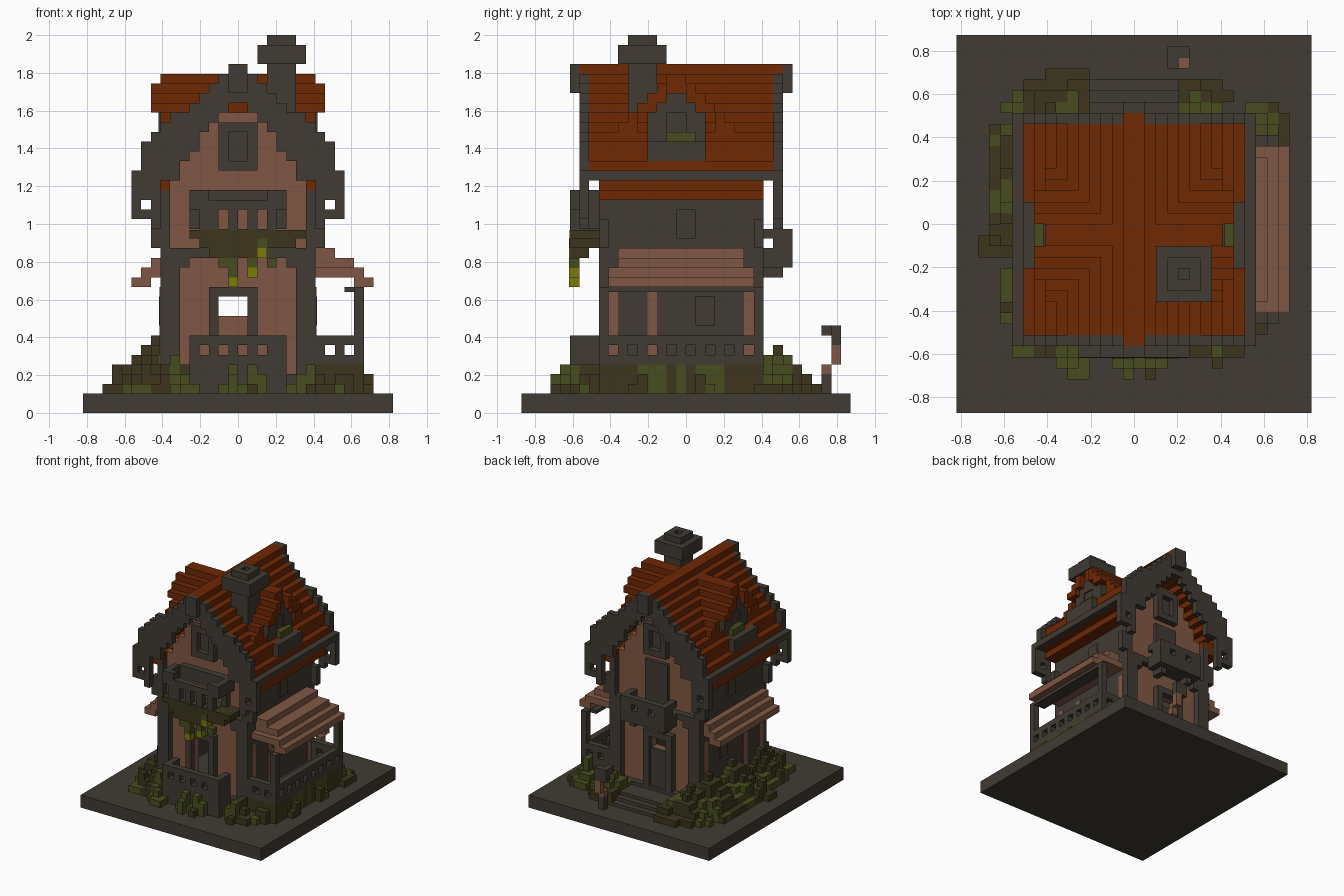
import bpy
import bmesh
import math
import random

random.seed(4)
UNIT = 2 / 39          # edge of one building block
GROUND, FLOOR, BEAM, EAVE = 2, 5, 16, 24
FRONT, BACK = -9, 8    # outer wall planes
SIDE, INNER = 8, 7     # outer and inner side wall planes

old = bpy.data.objects.get("Cube")
if old:
    bpy.data.objects.remove(old, do_unlink=True)


def colour(name, red, green, blue):
    mat = bpy.data.materials.new(name)
    mat.use_nodes = True
    rgba = (red, green, blue, 1)
    mat.diffuse_color = rgba
    shader = next(n for n in mat.node_tree.nodes if n.type == 'BSDF_PRINCIPLED')
    shader.inputs["Base Color"].default_value = rgba
    shader.inputs["Roughness"].default_value = 0.9
    return mat


STONE = colour("dark stone", .052, .043, .033)
TILE = colour("rust tile", .158, .021, .001)
PLASTER = colour("dusty pink plaster", .22, .097, .058)
LEAF = colour("leaf green", .064, .073, .013)
HEDGE = colour("dark olive", .045, .036, .012)
BLOSSOM = colour("yellow blossom", .2, .2, .003)

parts = {}


def add(name, mat, x, y, z, mirror=False):
    """Queue one block, optionally with its mirror image across x."""
    boxes = parts.setdefault(name, (mat, []))[1]
    boxes.append((x, y, z))
    if mirror:
        boxes.append(((-x[1], -x[0]), y, z))


def build(name, mat, boxes):
    bm = bmesh.new()
    for spans in boxes:
        verts = bmesh.ops.create_cube(bm, size=1)["verts"]
        for v in verts:
            for axis, (low, high) in enumerate(spans):
                v.co[axis] = (high if v.co[axis] > 0 else low) * UNIT
    mesh = bpy.data.meshes.new(name)
    bm.to_mesh(mesh)
    bm.free()
    mesh.materials.append(mat)
    bpy.context.collection.objects.link(bpy.data.objects.new(name, mesh))


def railing(name, start, end, across, z, hole, along_x=True, solid=1):
    """Rail with a row of square holes between uprights."""
    def piece(span, height):
        pair = (span, across) if along_x else (across, span)
        add(name, STONE, *pair, height)
    piece((start, end), (z[0], hole[0]))
    piece((start, end), (hole[1], z[1]))
    for place in range(start, end, solid + 1):
        piece((place, min(end, place + solid)), hole)
    piece((end - 1, end), hole)


# Base slab, foundation and steps
add("base_slab", STONE, (-16, 16), (-17, 17), (0, GROUND))
add("foundation", STONE, (-SIDE, SIDE), (FRONT, BACK), (GROUND, FLOOR - 1))
for step in range(3):
    add("back_steps", STONE, (-4, 4), (BACK, 13 - step), (GROUND, 2.5 + step / 2))

# Side walls with thin window frames and plaster strips
add("side_wall", STONE, (INNER, SIDE), (FRONT, BACK), (GROUND, EAVE - 1), True)
for y in (-8, -4, 6):
    add("side_plaster", PLASTER, (SIDE, SIDE + .1), (y, y + 1), (FLOOR, 13), True)
for y, low, high in ((-1, 18, 21), (1, 9, 12)):
    add("side_window", STONE, (SIDE, SIDE + .18), (y, y + 2), (low, high), True)

# Gable walls: plaster stepped under the roof, stone posts and beam
GABLE_TOPS = (31, 31, 30, 29, 27, 26, EAVE)
for label, wall, trim, door_base in (
        ("front", (FRONT + 1, FRONT + 2), (FRONT, FRONT + 1), GROUND),
        ("back", (BACK - 2, BACK - 1), (BACK - 1, BACK), 10)):
    plaster, frame = label + "_plaster", label + "_timber"
    for i, top in enumerate(GABLE_TOPS):
        add(plaster, PLASTER, (i, i + 1), wall, (BEAM, top), True)
    add(plaster, PLASTER, (-INNER, -2), wall, (GROUND, BEAM))
    add(plaster, PLASTER, (1, INNER), wall, (GROUND, BEAM))
    add(plaster, PLASTER, (-2, 1), wall, (12, BEAM))
    if door_base > FLOOR:
        add(plaster, PLASTER, (-2, 1), wall, (GROUND, door_base))
        add("back_door", STONE, (-2, 1), (wall[1], wall[1] + .5), (GROUND, door_base))
    add(frame, STONE, (6, SIDE), trim, (GROUND, BEAM), True)
    add(frame, STONE, (5, 6), trim, (BEAM - 1, BEAM), True)
    add(frame, STONE, (-SIDE, SIDE), trim, (BEAM, BEAM + 1))
    add(frame, STONE, (SIDE, SIDE + 1), trim, (BEAM + 1, 20), True)
    door = label + "_door_frame"
    add(door, STONE, (-3, -2), trim, (GROUND, 12))
    add(door, STONE, (1, 2), trim, (GROUND, 12))
    add(door, STONE, (-3, 2), trim, (12, 13))
    attic = label + "_attic_window"
    add(attic, STONE, (1, 2), trim, (25, 30), True)
    add(attic, STONE, (-1, 1), trim, (25, 26))
    add(attic, STONE, (-1, 1), trim, (29, 30))
    glass = wall[0] - .1 if label == "front" else wall[1]
    add(attic, STONE, (-1, 1), (glass, glass + .1), (26, 29))
add("back_balcony_door", STONE, (-2, 2), (BACK - 1, BACK - .5), (BEAM + 1, EAVE))
add("front_balcony_lintel", STONE, (-4, 5), (FRONT, FRONT + 1), (21, 23))

# Main roof: stepped tiles with stone gable boards standing proud at the eaves
TILE_TOPS = (36, 35, 34, 33, 32, 31, 30, 29, 28, 26)
BOARD_TOPS = (35, 35, 34, 33, 32, 31, 31, 30, 29, 28)
BOARD_FEET = (32, 31, 30, 29, 27, 26, EAVE, EAVE, 23, 22)
for i, (top, board_top, foot) in enumerate(zip(TILE_TOPS, BOARD_TOPS, BOARD_FEET)):
    low = max(EAVE, top - (4 if i == 0 else 3))
    add("roof_tiles", TILE, (i, i + 1), (-10, 9), (low, top), True)
    for y in (-11, 9):
        add("gable_boards", STONE, (i, i + 1), (y, y + 1), (foot, board_top), True)
add("roof_ridge", TILE, (-1, 1), (-11, 10), (35, 36))
for y in (-11, 9):
    add("gable_boards", STONE, (10, 11), (y, y + 1), (21, 25), True)
    add("eave_brackets", STONE, (SIDE, 11), (y, y + 1), (20, 21), True)
    add("eave_brackets", STONE, (SIDE, 9), (y, y + 1), (19, 23), True)
for y in (-12, 10):
    add("ridge_caps", STONE, (-1, 1), (y, y + 1), (33, 36))
add("eave_strip", STONE, (10, 11), (-10, 9), (EAVE, 25), True)
add("lower_eave_tiles", TILE, (SIDE, 10), (FRONT, BACK), (22, 23), True)
add("lower_eave_tiles", TILE, (INNER, 9), (FRONT, BACK), (23, EAVE), True)

# Dormers on both slopes
for k in range(6):
    reach = 9 if k in (1, 2, 3) else 8
    low = 31 if k == 3 else 33 - k
    for y in (-2 - k, k - 1):
        add("dormer_tiles", TILE, (0, reach), (y, y + 1), (low, 35 - k), True)
add("dormer_core", STONE, (5, 8), (-4, 2), (26, 31), True)
for y in (-4, 0):
    add("dormer_face", STONE, (8, 8.2), (y, y + 2), (28, 31), True)
for half, z in ((2, 31), (1, 32)):
    add("dormer_face", STONE, (5, 8.2), (-1 - half, half - 1), (z, z + 1), True)
add("dormer_sill", STONE, (8, 10), (-4, 2), (26, 28), True)
add("dormer_planter", LEAF, (8, 9), (-2, 1), (28, 29), True)

# Chimney with an open cap
add("chimney", STONE, (3, 6), (-6, -3), (28, 36))
add("chimney", STONE, (2, 7), (-7, -2), (36, 38))
for x in (3, 5):
    add("chimney", STONE, (x, x + 1), (-6, -3), (38, 39))
for y in (-6, -4):
    add("chimney", STONE, (4, 5), (y, y + 1), (38, 39))

# Side porch under the large awning, with a hedge along its foot
add("porch_floor", STONE, (SIDE, 12), (FRONT + 1, BACK - 1), (GROUND, FLOOR))
railing("porch_rail", FRONT, BACK, (12, 13), (FLOOR, 8), (6, 7), False)
for y in (FRONT, BACK - 1):
    railing("porch_end_rail", SIDE, 13, (y, y + 1), (FLOOR, 8), (6, 7))
    add("porch_posts", STONE, (12, 13), (y, y + 1), (8, 13))
add("porch_beam", STONE, (11, 13), (FRONT + 1, BACK - 1), (12.5, 13))
for k, end in enumerate((10, 12, 13, 14)):
    start, inset = (12, 0) if k == 3 else (SIDE, int(k < 2))
    add("large_awning", PLASTER, (start, end), (-8 + inset, 7 - inset),
        (BEAM - k, BEAM + 1 - k))
for k in range(3):
    add("small_awning", PLASTER, (-9 - k, -9 if k == 2 else -SIDE), (-8, 7),
        (15 - k, BEAM - k))

# Front porch rail, balcony and hanging planter
railing("front_rail", -5, 5, (-12, -11), (4, 8), (6, 7))
add("front_rail", STONE, (4, 5), (-12, FRONT), (GROUND, 8), True)
add("front_porch_floor", STONE, (-5, 5), (-12, FRONT), (GROUND, 4))
railing("front_balcony_rail", -3, 4, (-12, -11), (18, 22), (19, 21))
add("front_balcony_rail", STONE, (4, 5), (-12, FRONT), (21, 23), True)
add("front_balcony_rail", STONE, (4, 5), (-10, FRONT), (19, 21), True)
add("front_balcony_rail", STONE, (3, 4), (-12, -11), (18, 23), True)
add("front_balcony_floor", STONE, (-4, 4), (-11, FRONT), (18, 19))
add("balcony_planter", HEDGE, (-4, 6), (-12.05, FRONT), (17, 18))
add("balcony_planter", HEDGE, (-5, 7), (-12.05, FRONT), (18, 18.9))
add("balcony_planter", HEDGE, (-3, 3), (-12, -10), (BEAM, 17))
for x, z in ((2, BEAM), (1, 14), (-1, 13)):
    add("hanging_blossom", BLOSSOM, (x, x + 1), (-12.1, -11), (z, z + 1))
    add("hanging_leaves", LEAF, (x, x + 1), (-12.1, -11), (z + 1, max(z + 2, BEAM)))
for x in (-2, 3):
    add("hanging_leaves", LEAF, (x, x + 1), (-12.1, -11), (15, BEAM))

# Back balcony with brackets
railing("back_balcony_rail", -4, 4, (10, 11), (15, 19), (17, 18), solid=2)
add("back_balcony_floor", STONE, (-4, 4), (BACK, 10), (15, 17))
add("back_balcony_rail", STONE, (3, 4), (9, 10), (17, 18), True)
add("back_balcony_rail", STONE, (3, 4), (BACK, 10), (18, 19), True)
add("back_balcony_brackets", STONE, (2, 3), (BACK, 10), (14, 15), True)

# Lamp by the path
add("lamp_post", STONE, (4, 5), (14, 15), (GROUND, 4))
add("lamp_post", STONE, (3, 5), (15, 16), (7, 9))
add("lamp_post", STONE, (3, 4), (14, 15), (8, 9))
add("lamp", PLASTER, (4, 5), (14, 15), (4, FLOOR))
add("lamp", PLASTER, (4, 5), (15, 16), (FLOOR, 7))


def plant(x, y, top):
    """One shrub column, light or dark in loose clumps."""
    leafy = math.sin(x * 1.1 + 2) + math.sin(y * .9) + random.uniform(-1, 1) > .6
    add("leafy_shrubs" if leafy else "dark_shrubs", LEAF if leafy else HEDGE,
        (x, x + 1), (y, y + 1), (GROUND, top))


# Shrubs: stepped mounds around the walls, given as centre and height
MOUNDS = ((-9, 0, 9), (-9, 6, 9), (-9, -7, 8), (-13, -2, 5), (-11, 2, 6),
          (-8, 9, 8), (-6, 11, 6), (5, 10, 7), (11, 8, 6),
          (-7, -11, 6), (-10, -11, 5), (7, -11, 6), (10, -10, 5),
          (-1, -13, 5), (1, -13, 5), (-6, -13, 5), (13, -5, 4), (13, 1, 4))
for x in range(-14, 14):
    for y in range(-15, 14):
        in_house = -SIDE <= x < SIDE and FRONT <= y < BACK
        in_porch = (-5 <= x < 5 and -12 <= y < 0) or (SIDE <= x < 13 and FRONT <= y < BACK)
        on_steps = -4 <= x < 4 and y >= BACK
        if in_house or in_porch or on_steps:
            continue
        top = max(h - 1.3 * math.hypot(x - mx, y - my) for mx, my, h in MOUNDS)
        top = round(top - random.random())
        if top > GROUND:
            plant(x, y, top)
for y in range(FRONT, BACK):
    plant(12, y, FLOOR)
for x in range(SIDE, 12):
    plant(x, FRONT, FLOOR)
    plant(x, BACK - 1, FLOOR)

for part_name, (material, blocks) in parts.items():
    build(part_name, material, blocks)
